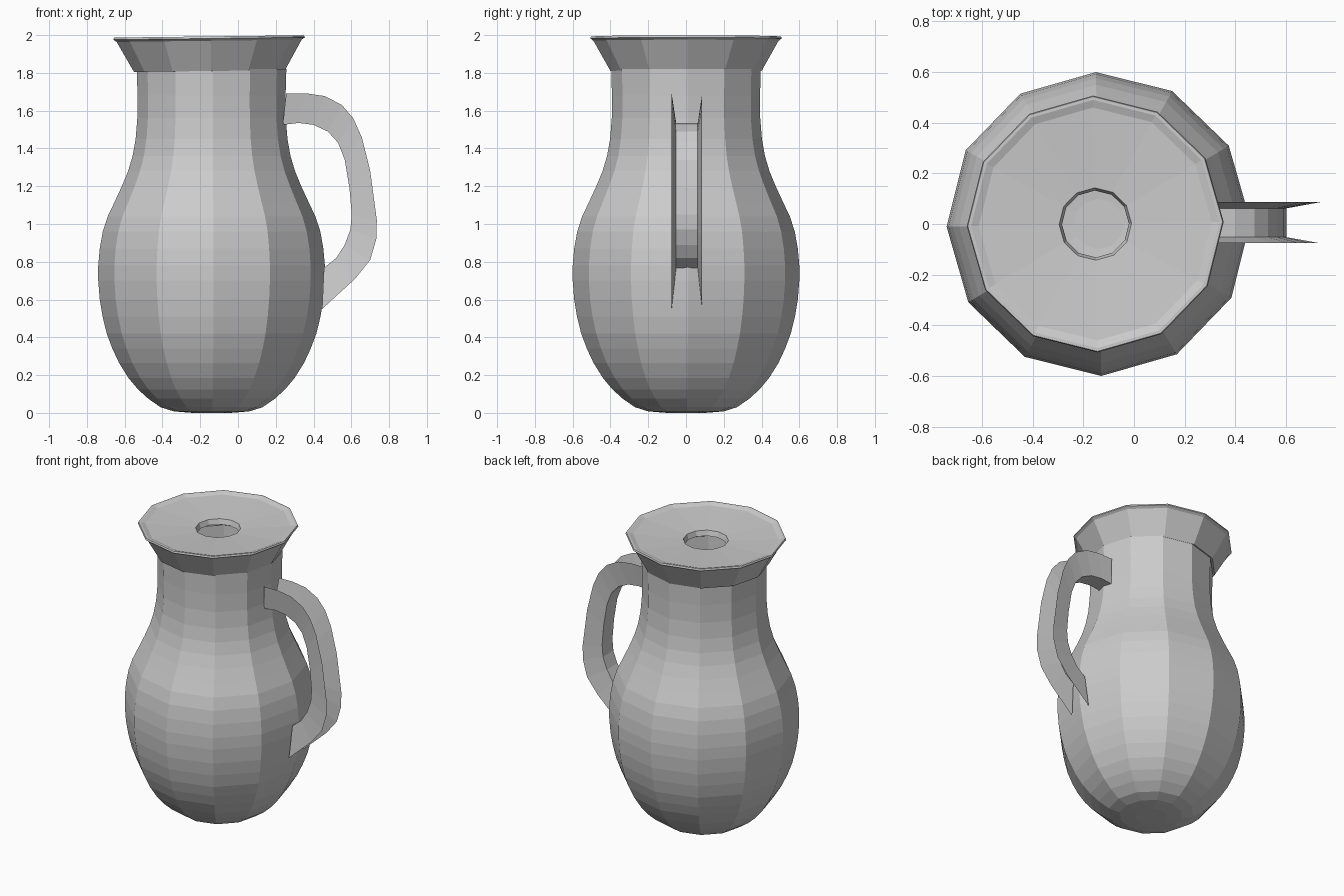
import bpy, math
from mathutils import Matrix, Vector

if "Cube" in bpy.data.objects:
    bpy.data.objects.remove(bpy.data.objects["Cube"])

SIDES = 12


def make_object(name, verts, faces):
    mesh = bpy.data.meshes.new(name)
    mesh.from_pydata(verts, [], faces)
    mesh.update()
    obj = bpy.data.objects.new(name, mesh)
    bpy.context.collection.objects.link(obj)
    return obj


def lathe(name, profile, cap_first=False, matrix=Matrix()):
    verts, faces = [], []
    for r, z in profile:
        for k in range(SIDES):
            a = math.radians(1) + k * math.tau / SIDES
            verts.append(matrix @ Vector((r * math.cos(a), r * math.sin(a), z)))
    for i in range(len(profile) - 1):
        for k in range(SIDES):
            n = (k + 1) % SIDES
            faces.append((i * SIDES + k, i * SIDES + n,
                          (i + 1) * SIDES + n, (i + 1) * SIDES + k))
    if cap_first:
        faces.append(tuple(reversed(range(SIDES))))
    return make_object(name, verts, faces)


# Twelve-sided pitcher body, open at the neck
body = [(.10, 0), (.20, .008), (.27, .03), (.335, .075), (.39, .125),
        (.44, .185), (.49, .265), (.525, .34), (.555, .42), (.577, .51),
        (.592, .60), (.60, .70), (.60, .78), (.592, .87), (.576, .96),
        (.55, 1.04), (.512, 1.12), (.475, 1.20), (.442, 1.28), (.418, 1.36),
        (.402, 1.45), (.393, 1.56), (.392, 1.68), (.396, 1.82)]
lathe("pitcher_body", body, True, Matrix.Translation((-.14, 0, 0)))

# Flared lid with a shallow dished top and a central opening
lid = [(.375, 1.81), (.40, 1.81), (.49, 1.97), (.507, 1.982), (.503, 1.993),
       (.49, 1.993), (.46, 1.982), (.143, 1.96), (.132, 1.925)]
tilt = (Matrix.Translation((-.152, 0, 1.9)) @ Matrix.Rotation(math.radians(-.7), 4, 'Y')
        @ Matrix.Translation((0, 0, -1.9)))
lathe("flared_lid", lid, False, tilt)

# Handle: outward-opening channel, a narrow web with two flaring side walls
inner = [(.237, 1.525), (.32, 1.535), (.40, 1.525), (.475, 1.49), (.53, 1.43),
         (.565, 1.34), (.59, 1.19), (.602, 1.05), (.595, .97), (.565, .89),
         (.52, .82), (.455, .768)]
outer = [(.255, 1.69), (.36, 1.692), (.46, 1.677), (.55, 1.63), (.61, 1.56),
         (.655, 1.46), (.70, 1.28), (.735, 1.02), (.732, .92), (.70, .81),
         (.62, .71), (.445, .55)]
verts, faces = [], []
for (xi, zi), (xo, zo) in zip(inner, outer):
    verts += [(xo, -.076, zo), (xi, -.052, zi), (xi, .062, zi), (xo, .086, zo)]
for i in range(len(inner) - 1):
    for j in range(3):
        a = i * 4 + j
        faces.append((a, a + 1, a + 5, a + 4))
make_object("handle", verts, faces)
